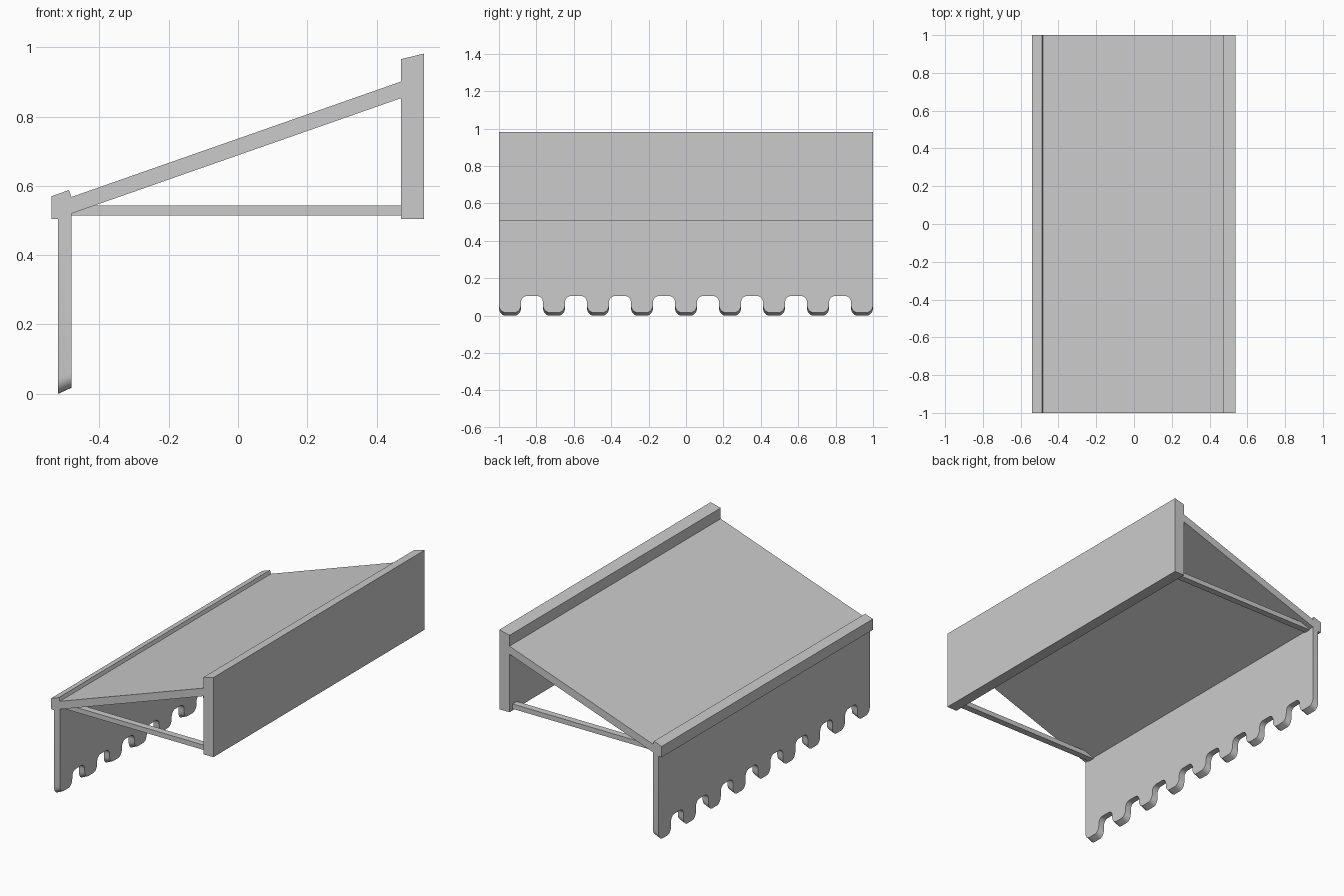
import bpy, bmesh, math

if "Cube" in bpy.data.objects:
    bpy.data.objects.remove(bpy.data.objects["Cube"])


def loft(name, ring_a, ring_b):
    """Solid between two matching outlines."""
    bm = bmesh.new()
    a = [bm.verts.new(p) for p in ring_a]
    b = [bm.verts.new(p) for p in ring_b]
    bm.faces.new(a)
    bm.faces.new(b[::-1])
    n = len(a)
    for i in range(n):
        bm.faces.new((a[i], b[i], b[(i + 1) % n], a[(i + 1) % n]))
    bmesh.ops.recalc_face_normals(bm, faces=bm.faces[:])
    mesh = bpy.data.meshes.new(name)
    bm.to_mesh(mesh)
    bm.free()
    obj = bpy.data.objects.new(name, mesh)
    bpy.context.collection.objects.link(obj)
    return obj


def extrude_y(name, profile, y0=-1.0, y1=1.0):
    return loft(name, [(x, y0, z) for x, z in profile],
                [(x, y1, z) for x, z in profile])


def arc(cy, cz, ry, rz, start, end, steps=6):
    return [(cy + ry * math.cos(math.radians(start + (end - start) * i / steps)),
             cz + rz * math.sin(math.radians(start + (end - start) * i / steps)))
            for i in range(steps + 1)]


# Wall board with sloping top
extrude_y("wall_board", [(0.47, 0.505), (0.537, 0.505), (0.537, 0.982), (0.47, 0.966)])

# Sloping canopy slab
extrude_y("canopy", [(-0.481, 0.52), (0.47, 0.853), (0.47, 0.901), (-0.481, 0.568)])

# Front rail with raised lip
extrude_y("front_rail", [(-0.539, 0.505), (-0.481, 0.505), (-0.481, 0.568),
                         (-0.488, 0.588), (-0.539, 0.57)])

# Horizontal support arms, one near each end
for side, name in ((-1, "left_arm"), (1, "right_arm")):
    extrude_y(name, [(-0.481, 0.514), (0.47, 0.514), (0.47, 0.543), (-0.481, 0.543)],
              side * 0.97, side * 0.93)

# Hanging valance: nine rounded tabs separated by eight rounded notches
step = 2 / 17
outline = [(-1.0, 0.505)]
for i in range(9):
    y0 = -1 + 2 * i * step
    y1 = y0 + step
    outline += arc(y0 + 0.035, 0.045, 0.035, 0.042, 180, 270)
    outline += arc(y1 - 0.035, 0.045, 0.035, 0.042, 270, 360)
    if i < 8:
        outline += arc(y1 + 0.032, 0.07, 0.032, 0.035, 180, 90)
        outline += arc(y1 + step - 0.032, 0.07, 0.032, 0.035, 90, 0)
outline.append((1.0, 0.505))
# Tab ends are cut on a slant, higher on the inner side
valance = loft("valance", [(-0.519, y, z - 0.003 if z < 0.05 else z) for y, z in outline],
               [(-0.481, y, z + 0.014 if z < 0.05 else z) for y, z in outline])
bpy.context.view_layer.objects.active = valance
valance.select_set(True)
bpy.ops.object.shade_smooth_by_angle(angle=math.radians(35))
